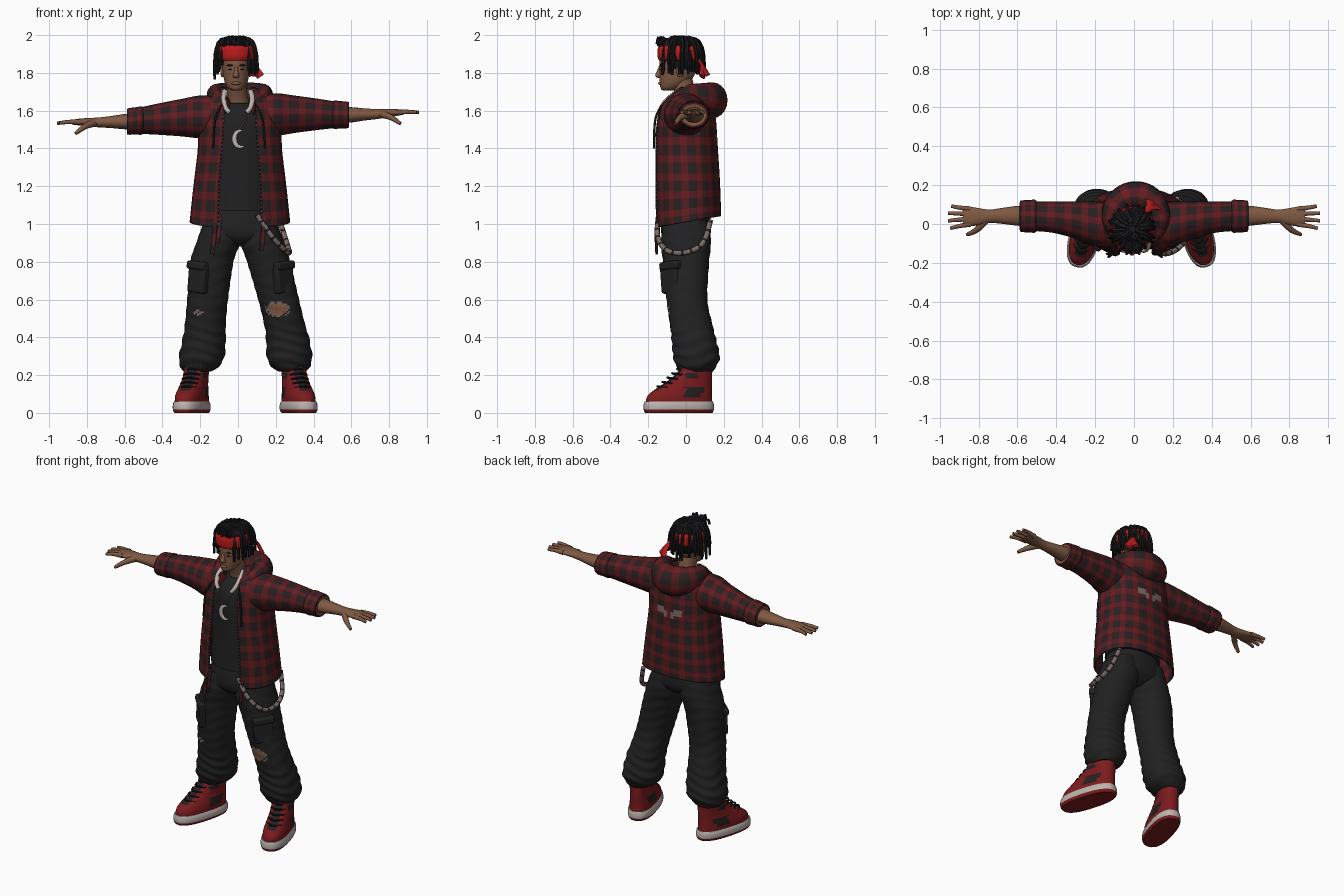
import bpy, bmesh, math, random
from math import sin, cos, pi, radians
from mathutils import Vector, Matrix

random.seed(4)
if "Cube" in bpy.data.objects:
    bpy.data.objects.remove(bpy.data.objects["Cube"], do_unlink=True)


def material(name, r, g, b):
    m = bpy.data.materials.new(name)
    m.use_nodes = True
    m.diffuse_color = (r, g, b, 1)
    m.node_tree.nodes["Principled BSDF"].inputs["Base Color"].default_value = (r, g, b, 1)
    return m


RED = material("jacket red", 0.14, 0.012, 0.015)
MID = material("jacket deep red", 0.085, 0.011, 0.014)
CHECK = material("check dark", 0.021, 0.014, 0.014)
CLOTH = material("charcoal cloth", 0.015, 0.015, 0.016)
SKIN = material("skin brown", 0.21, 0.1, 0.055)
BAND = material("headband red", 0.5, 0.011, 0.011)
SHOE = material("shoe red", 0.2, 0.011, 0.013)
SOLE = material("sole white", 0.5, 0.46, 0.43)
HAIR = material("hair black", 0.01, 0.01, 0.012)
GREY = material("worn grey", 0.19, 0.145, 0.135)


def finish(bm, name, mats, solid=0, bevel=0):
    bmesh.ops.recalc_face_normals(bm, faces=bm.faces)
    me = bpy.data.meshes.new(name)
    bm.to_mesh(me)
    bm.free()
    for m in mats:
        me.materials.append(m)
    ob = bpy.data.objects.new(name, me)
    bpy.context.collection.objects.link(ob)
    bpy.ops.object.select_all(action="DESELECT")
    ob.select_set(True)
    bpy.context.view_layer.objects.active = ob
    bpy.ops.object.shade_smooth_by_angle(angle=radians(50))
    if solid:
        mod = ob.modifiers.new("thickness", "SOLIDIFY")
        mod.thickness, mod.offset = solid, 0
    if bevel:
        mod = ob.modifiers.new("soft edges", "BEVEL")
        mod.width, mod.segments = bevel, 2
    return ob


def spline(keys):
    # smooth interpolation, spaced by distance between keys
    d = [0]
    for a, b in zip(keys, keys[1:]):
        d.append(d[-1] + math.dist(a, b))
    last = len(keys) - 1

    def at(u):
        s = u * d[-1]
        i = max(k for k in range(last) if d[k] <= s + 1e-9)
        f = (s - d[i]) / (d[i + 1] - d[i])
        quad = (keys[max(i - 1, 0)], keys[i], keys[i + 1], keys[min(i + 2, last)])
        return [b + f / 2 * (c - a + f * (2*a - 5*b + 4*c - e + f * (3 * (b - c) + e - a)))
                for a, b, c, e in zip(*quad)]
    return at


def grid(bm, f, nu, nv, wrap=True, rule=None):
    cols = nu if wrap else nu + 1
    rows = [[bm.verts.new(f(i / nu, j / nv)) for i in range(cols)] for j in range(nv + 1)]
    for j in range(nv):
        for i in range(nu):
            k = (i + 1) % cols
            face = bm.faces.new((rows[j][i], rows[j][k], rows[j + 1][k], rows[j + 1][i]))
            if rule:
                face.material_index = rule(i, j, face.calc_center_median())
    if wrap:
        bm.faces.new(rows[0])
        bm.faces.new(rows[-1])


def tube(bm, keys, n=24, m=16, axis="z", p=2, rule=None, fold=None):
    # keys: x, y, z and two radii across the axis
    at = spline(keys)

    def f(u, v):
        x, y, z, a, b = at(v)
        t = 2 * pi * u
        g = 1 + (fold(z, t) if fold else 0)
        c, s = a * g * power(cos(t), p), b * g * power(sin(t), p)
        return (x + c, y + s, z) if axis == "z" else (x, y + c, z + s)
    grid(bm, f, n, m, rule=rule)


def power(c, p):
    return math.copysign(abs(c) ** (2 / p), c)


def rope(bm, pts, r0, r1, n=8, m=10, flat=1, rule=None):
    at = spline(pts)
    ref = Vector((0.4, 0.85, 0.35))

    def f(u, v):
        t = Vector(at(min(v + 0.02, 1))) - Vector(at(max(v - 0.02, 0)))
        side = t.cross(ref).normalized()
        up = side.cross(t).normalized()
        r = r0 + (r1 - r0) * v
        return Vector(at(v)) + side * r * cos(2*pi*u) + up * r * flat * sin(2*pi*u)
    grid(bm, f, n, m, rule=rule)


def ball(bm, c, r):
    bmesh.ops.create_uvsphere(bm, u_segments=20, v_segments=12, radius=1,
                              matrix=Matrix.Translation(c) @ Matrix.Diagonal((*r, 1)))


def plaid(i, j, c):
    return int(i % 5 < 3) + int(j % 5 < 3)


PLAID = [RED, MID, CHECK]

# Jacket body, open at the front
body_at = spline([(.98, .01, .01, .26, .17, .115), (1.2, .01, .005, .24, .17, .11),
                  (1.4, .01, 0, .217, .163, .095), (1.55, .01, 0, .215, .153, .085),
                  (1.63, .01, .005, .2, .135, .085), (1.68, .005, .02, .15, .105, .08),
                  (1.72, 0, .03, .085, .075, .065)])


def jacket(u, v):
    z, cx, cy, rx, ry, w = body_at(v)
    t0 = math.asin(min(.97, w / rx) ** 1.15)
    t = t0 + u * 2 * (pi - t0)
    y = cy - ry * power(cos(t), 2.3)
    hem = max(0, 1.2 - z) * .28 * (y + .17) / .35
    return (cx + rx * power(sin(t), 2.3), y, z + hem)


def jacket_rule(i, j, c):
    # faded wing-like patches on the back
    dx = abs(c.x - .01)
    if c.y > .1 and .015 < dx < .09 and abs(c.z - 1.455 - .4 * (dx - .05)) < .022:
        return 3
    return plaid(i, j, c)


bm = bmesh.new()
grid(bm, jacket, 69, 43, wrap=False, rule=jacket_rule)
finish(bm, "jacket_body", PLAID + [GREY], solid=.012)


# Hood resting around the neck
def hood(u, v):
    a, t = (v - .5) * radians(300), 2 * pi * u
    k = cos(a)
    back, front = max(k, 0), max(-k, 0)
    r = (.048 + .032 * back - .022 * front) * cos(t)
    z = 1.685 - .03 * back - .07 * front + (.055 + .04 * back - .01 * front) * sin(t)
    return (.01 + (.125 + r) * sin(a), .015 + (.125 + r) * k, z)


bm = bmesh.new()
grid(bm, hood, 20, 44, rule=plaid)
finish(bm, "hood", PLAID)

# Jacket zip edges and hood cords
bm = bmesh.new()
for u in (0, 1):
    rope(bm, [Vector(jacket(u, k / 8)) + Vector((0, -.006, 0)) for k in range(7)], .004, .004, 6, 60,
         rule=lambda i, j, c: j % 2)
finish(bm, "zip_edges", [GREY, CHECK])
bm = bmesh.new()
for x in (-.11, .12):
    rope(bm, [(x * .8, -.13, 1.63), (x * 1.1, -.163, 1.55), (x * 1.2, -.17, 1.4)], .006, .006, 6, 12)
finish(bm, "hood_cords", [CHECK])

# Shirt
bm = bmesh.new()
tube(bm, [(.01, -.005, 1.07, .18, .138), (.01, 0, 1.25, .175, .14), (.01, 0, 1.45, .175, .14),
          (.005, 0, 1.55, .16, .132), (0, 0, 1.61, .12, .105), (0, .005, 1.64, .075, .07)], 36, 20)
finish(bm, "shirt", [CLOTH])

# Arms: sleeve, rolled cuff with skin-toned inside, forearm, hand
for s, side in ((1, "left"), (-1, "right")):
    def arm(keys):
        return [(s * k[0], k[1], k[2] + .03 * s * k[0], *k[3:]) for k in keys]

    bm = bmesh.new()
    tube(bm, arm([(.1, 0, 1.57, .115, .108), (.2, 0, 1.573, .115, .113), (.3, .02, 1.572, .096, .099),
                  (.42, .035, 1.568, .08, .083), (.53, .04, 1.562, .075, .068)]), 40, 25, "x", rule=plaid)
    finish(bm, side + "_sleeve", PLAID)
    bm = bmesh.new()
    tube(bm, arm([(.5, .04, 1.563, .075, .066), (.51, .04, 1.563, .085, .075), (.545, .04, 1.562, .083, .072),
                  (.58, .04, 1.56, .081, .07), (.588, .04, 1.56, .072, .062),
                  (.582, .04, 1.56, .04, .035)]), 40, 18, "x",
         rule=lambda i, j, c: 3 if math.hypot((c.y - .04) / .07, (c.z - 1.56 - .03 * c.x) / .06) < .95
         and abs(c.x) > .55 else plaid(i, j, c))
    finish(bm, side + "_cuff", PLAID + [SKIN])
    bm = bmesh.new()
    tube(bm, arm([(.45, .04, 1.56, .05, .045), (.58, .042, 1.56, .052, .042), (.67, .042, 1.56, .042, .032),
                  (.74, .04, 1.56, .034, .026), (.79, .038, 1.563, .042, .022), (.84, .038, 1.565, .05, .018),
                  (.88, .038, 1.565, .049, .012)]), 20, 24, "x")
    for y0, y1, tip in ((0, -.022, .945), (.027, .017, .957), (.052, .056, .957), (.077, .092, .94)):
        rope(bm, arm([(.84, y0, 1.565), (.9, (y0 + y1) / 2, 1.567), (tip, y1, 1.562)]), .015, .009)
    rope(bm, arm([(.76, .025, 1.56), (.81, -.03, 1.54), (.86, -.055, 1.505)]), .023, .009)
    finish(bm, side + "_arm_and_hand", [SKIN])

# Trousers
bm = bmesh.new()
tube(bm, [(.01, 0, 1.1, .16, .12), (.012, 0, 1.0, .19, .133), (.015, 0, .94, .2, .128),
          (.013, 0, .905, .14, .1), (.012, 0, .88, .06, .06)], 36, 14, p=2.2)
finish(bm, "trouser_hips", [CLOTH])


def creases(z, t):
    return (.028 if z < .44 else .01) * sin(z * 100 + 2.5 * sin(t * 2 + z * 8))


def torn(i, j, c):
    if c.y > 0:
        return 0
    d = math.hypot((c.x - .21) / .068, (c.z - .55) / .043)
    small = math.hypot((c.x + .21) / .03, (c.z - .53) / .014) < 1
    if small or .75 < d < 1:
        return 2 if (i + j) % 3 else 0
    return int(d < 1)


for s, side in ((1, "left"), (-1, "right")):
    rows = [(.012, .1, 0, 1.02, .09, .12), (.012, .118, 0, .9, .115, .132), (.012, .15, 0, .8, .114, .122),
            (.027, .188, .005, .6, .108, .108), (.036, .208, .025, .48, .108, .112),
            (.042, .22, .04, .4, .113, .116), (.04, .232, .055, .3, .12, .123),
            (.038, .24, .055, .25, .105, .108), (.036, .25, .055, .22, .075, .085)]
    bm = bmesh.new()
    tube(bm, [(o + s * d, y, z, a, b) for o, d, y, z, a, b in rows], 60, 90, p=2.2, rule=torn, fold=creases)
    finish(bm, side + "_trouser_leg", [CLOTH, SKIN, GREY])

    # Cargo pocket with flap
    bm = bmesh.new()
    turn = Matrix.Rotation(s * pi / 4, 4, "Z") @ Matrix.Rotation(s * -.1, 4, "Y")
    for z, size in ((.71, (.12, .06, .15)), (.78, (.13, .072, .045))):
        bmesh.ops.create_cube(bm, size=1, matrix=Matrix.Translation((.015 + s * .22, -.075, z))
                              @ turn @ Matrix.Diagonal((*size, 1)))
    finish(bm, side + "_cargo_pocket", [CLOTH], bevel=.012)

    # High-top shoe: sole, upper, laces
    def place(ob):
        ob.location.x = .038 + s * .272
        ob.rotation_euler.z = s * .28

    bm = bmesh.new()
    tube(bm, [(0, -.04, 0, .072, .183), (0, -.04, .015, .081, .19), (0, -.04, .045, .081, .19),
              (0, -.04, .06, .074, .185)], 36, 6, p=2.5, rule=lambda i, j, c: int(c.z < .013))
    for face in bm.faces:
        if len(face.verts) > 4 and face.calc_center_median().z < .01:
            face.material_index = 1
    place(finish(bm, side + "_shoe_sole", [SOLE, SHOE]))

    def shoe_panels(i, j, c):
        tongue = abs(c.x) < .03 and c.y < 0 and .12 < c.z < .23
        flank = abs(c.y - .02 - .6 * (c.z - .11)) < .055 and .085 < c.z < .14
        collar = abs(c.x) > .03 and -.02 < c.y < .05 and .18 < c.z < .215
        return int(tongue or flank or collar)

    bm = bmesh.new()
    tube(bm, [(0, -.038, .045, .074, .182), (0, -.035, .09, .073, .175), (0, -.01, .13, .067, .15),
              (0, .022, .17, .062, .12), (0, .05, .22, .062, .092), (0, .05, .275, .066, .094)], 48, 30, p=2.3,
         rule=shoe_panels)
    place(finish(bm, side + "_shoe_upper", [SHOE, CHECK]))
    bm = bmesh.new()
    for k in range(5):
        y, z = -.145 + .027 * k, .133 + .023 * k
        rope(bm, [(-.045, y + .03, z), (0, y - .012, z + .008), (.045, y + .03, z)], .006, .006, 6, 6)
    place(finish(bm, side + "_shoe_laces", [HAIR]))

# Hip chain and hanging straps
bm = bmesh.new()
rope(bm, [(.1, -.145, 1.05), (.18, -.15, .935), (.25, -.1, .86), (.272, 0, .85), (.258, .09, .9),
          (.22, .13, 1.02)], .014, .014, 8, 50, rule=lambda i, j, c: int(j % 4 == 0))
finish(bm, "hip_chain", [GREY, CHECK])
bm = bmesh.new()
for x, low in ((-.125, .84), (-.1, .9), (.135, .86)):
    rope(bm, [(x, -.14, 1.05), (x, -.158, .97), (x - .01, -.155, low)], .014, .012, 8, 12, .5,
         rule=lambda i, j, c: j // 3 % 2)
finish(bm, "hanging_straps", [MID, CHECK])

# Head and neck
bm = bmesh.new()
tube(bm, [(0, .02, 1.56, .075, .07), (0, .015, 1.64, .06, .06), (-.005, -.005, 1.7, .053, .058),
          (-.01, -.03, 1.78, .053, .06)], 24, 12)
tube(bm, [(-.01, -.09, 1.708, .025, .035), (-.01, -.082, 1.718, .042, .053), (-.01, -.062, 1.75, .06, .077),
          (-.01, -.045, 1.8, .07, .096), (-.01, -.04, 1.86, .075, .1), (-.01, -.035, 1.92, .075, .1),
          (-.01, -.03, 1.96, .058, .08), (-.01, -.03, 1.98, .02, .03)], 32, 24)
tube(bm, [(-.01, -.13, 1.84, .008, .012), (-.01, -.138, 1.81, .011, .016), (-.01, -.142, 1.785, .017, .022),
          (-.01, -.135, 1.772, .012, .014)], 14, 10)
for s in (-1, 1):
    ball(bm, (-.01 + s * .073, -.03, 1.805), (.01, .02, .028))
ball(bm, (-.01, -.133, 1.745), (.024, .014, .01))
finish(bm, "head", [SKIN])
bm = bmesh.new()
for s in (-1, 1):
    ball(bm, (-.01 + s * .03, -.131, 1.818), (.012, .006, .004))
    ball(bm, (-.01 + s * .031, -.132, 1.84), (.02, .008, .005))
finish(bm, "eyes_and_brows", [CHECK])

# Headband with knot tails
bm = bmesh.new()
tube(bm, [(-.01, -.03, 1.866, .094, .112), (-.01, -.03, 1.88, .103, .12), (-.01, -.03, 1.93, .103, .12),
          (-.01, -.03, 1.945, .094, .112)], 36, 6)
for end in ((.12, .085, 1.78), (.085, .115, 1.785)):
    rope(bm, [(.05, .06, 1.88), (.08, .085, 1.84), end], .014, .026, 8, 10, .4)
finish(bm, "headband", [BAND])

# Hair: scalp and hanging locks, parted over the forehead
bm = bmesh.new()
ball(bm, (-.01, -.01, 1.875), (.083, .09, .1))
ball(bm, (-.01, -.03, 1.952), (.092, .108, .036))
for layer in range(3):
    count = 20
    for k in range(count):
        a = 2 * pi * (k + layer / 3 + random.uniform(-.3, .3)) / count
        front = abs((a + pi) % (2 * pi) - pi)
        reach = random.uniform(.88, 1.0) - .08 * layer
        low = random.uniform(1.76, 1.83) + .015 * layer
        if front < .6:
            low = random.uniform(1.94, 1.955)
        elif front < 1.1:
            low = random.uniform(1.78, 1.86)

        def spot(r, z):
            return (-.01 + .128 * r * sin(a), -.026 - .135 * r * cos(a), z)
        mid = max(1.9, low + .02)
        rope(bm, [spot(.12 + .12 * layer, 1.98 + random.uniform(-.01, .008)), spot(.62, 1.974 - .006 * layer),
                  spot(reach * .92, mid + .015), spot(reach, low)], .013, .007, 6, 9)
finish(bm, "hair_locks", [HAIR])

# Necklaces and crescent pendant
bm = bmesh.new()
for s in (-1, 1):
    rope(bm, [(s * .068, -.04, 1.7), (s * .076, -.095, 1.66), (s * .065, -.13, 1.615),
              (s * .045, -.137, 1.59)], .016, .012, 8, 16)
finish(bm, "thick_necklace", [SOLE])
bm = bmesh.new()
rope(bm, [(-.07, -.1, 1.63), (-.045, -.14, 1.56), (-.005, -.147, 1.49), (.04, -.14, 1.56),
          (.07, -.1, 1.63)], .004, .004, 6, 24)
finish(bm, "thin_chain", [GREY])


def crescent(u, v):
    t = radians(65 + 245 * u)
    r = .05 - v * (.006 + .026 * sin(pi * u))
    return (.008 + .8 * r * cos(t), -.15, 1.45 + r * sin(t))


bm = bmesh.new()
grid(bm, crescent, 28, 2, wrap=False)
finish(bm, "crescent_pendant", [SOLE], solid=.009)
